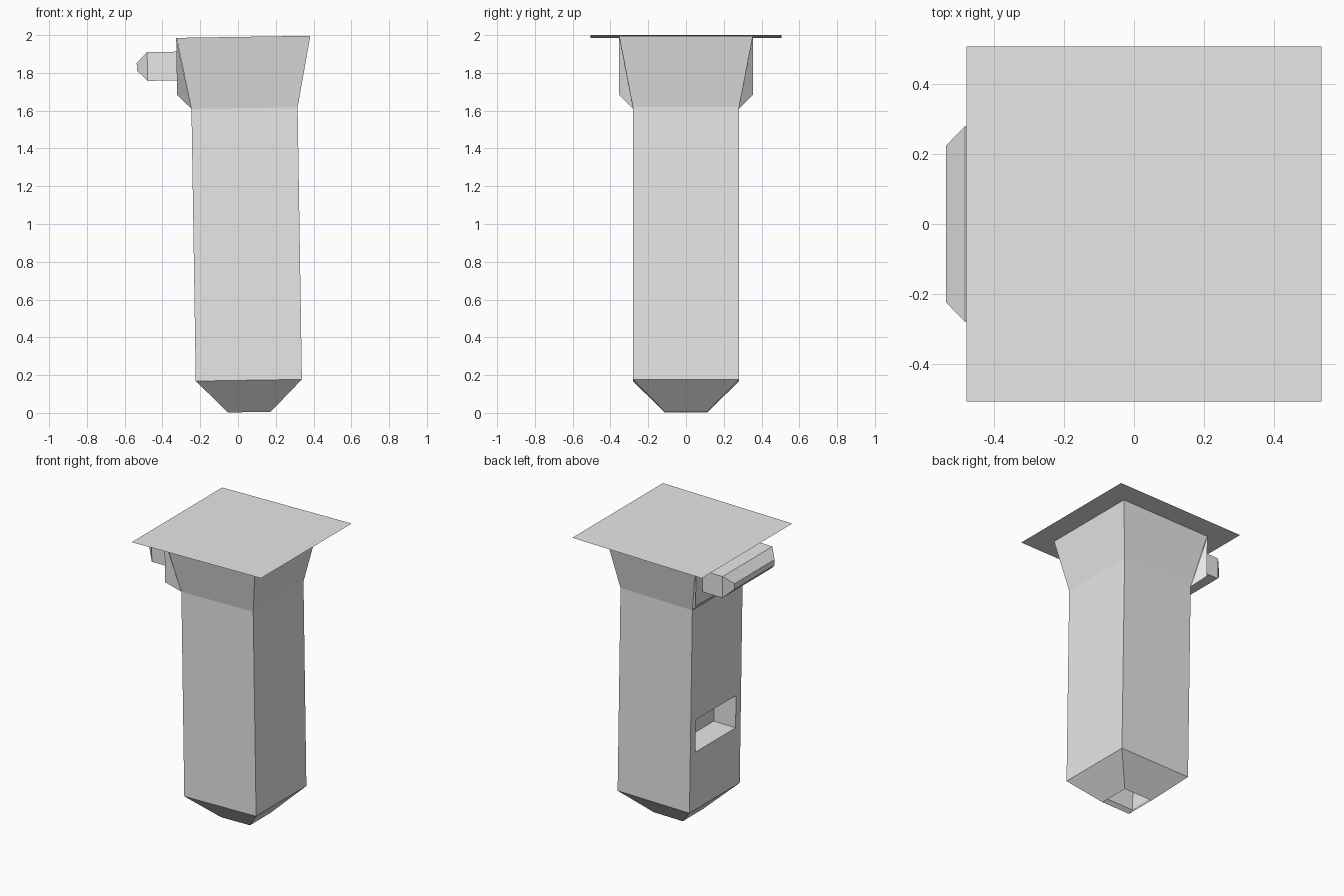
import bpy, bmesh, math
from mathutils import Matrix

if "Cube" in bpy.data.objects:
    bpy.data.objects.remove(bpy.data.objects["Cube"])

# The whole assembly leans very slightly towards -x
LEAN = Matrix.Translation((0.06, 0, 0)) @ Matrix.Rotation(math.radians(-0.9), 4, 'Y')

grey = bpy.data.materials.new("plain grey")
grey.diffuse_color = (0.8, 0.8, 0.8, 1)
grey.use_nodes = True
grey.node_tree.nodes["Principled BSDF"].inputs["Base Color"].default_value = grey.diffuse_color


def square(half, z):
    """Four corners: left-front, right-front, right-back, left-back."""
    return [(-half, -half, z), (half, -half, z), (half, half, z), (-half, half, z)]


def side_rect(x, half_y, z0, z1):
    """Rectangle facing -x."""
    return [(x, half_y, z0), (x, -half_y, z0), (x, -half_y, z1), (x, half_y, z1)]


def bridge(a, b, sides=range(4)):
    """Quads joining two four-point rings."""
    return [[a[i], a[(i + 1) % 4], b[(i + 1) % 4], b[i]] for i in sides]


def make(name, polygons, fix_normals=False):
    bm = bmesh.new()
    for poly in polygons:
        bm.faces.new([bm.verts.new(p) for p in poly])
    bmesh.ops.remove_doubles(bm, verts=bm.verts, dist=0.0001)
    if fix_normals:
        bmesh.ops.recalc_face_normals(bm, faces=bm.faces)
    mesh = bpy.data.meshes.new(name)
    bm.to_mesh(mesh)
    bm.free()
    mesh.materials.append(grey)
    mesh.transform(LEAN)
    obj = bpy.data.objects.new(name, mesh)
    bpy.context.collection.objects.link(obj)
    return obj


tip, foot = square(0.113, 0.004), square(0.281, 0.173)
neck, rim = square(0.281, 1.614), square(0.354, 1.991)

# Tapered foot, open underneath
make("foot", bridge(tip, foot))

# Column: three plain walls and a left wall framing a recessed pocket
mouth = side_rect(-0.281, 0.225, 0.585, 0.815)
pocket_back = side_rect(-0.111, 0.225, 0.585, 0.815)
wall = side_rect(-0.281, 0.281, 0.173, 1.614)
make("column", bridge(foot, neck, range(3)) + bridge(wall, mouth)
     + bridge(mouth, pocket_back) + [pocket_back])

# Flared head on the front, right and back
make("flared_head", bridge(neck, rim, range(3)))

# Upright left panel with sloped underside and a corner web at each end
panel = side_rect(-0.356, 0.354, 1.69, 1.991)
polygons = [panel, [neck[3], neck[0], panel[1], panel[0]]]
polygons += [[panel[1], neck[0], panel[2]], [panel[0], panel[3], neck[3]]]
make("left_panel", polygons)

# Handle bar with a chamfered outer face
root = side_rect(-0.356, 0.279, 1.766, 1.918)
shoulder = side_rect(-0.511, 0.279, 1.766, 1.918)
nose = side_rect(-0.567, 0.223, 1.822, 1.862)
make("handle", bridge(root, shoulder) + bridge(shoulder, nose) + [nose, root], True)

# Thin square top plate
make("top_plate", [square(0.506, 1.992)])
